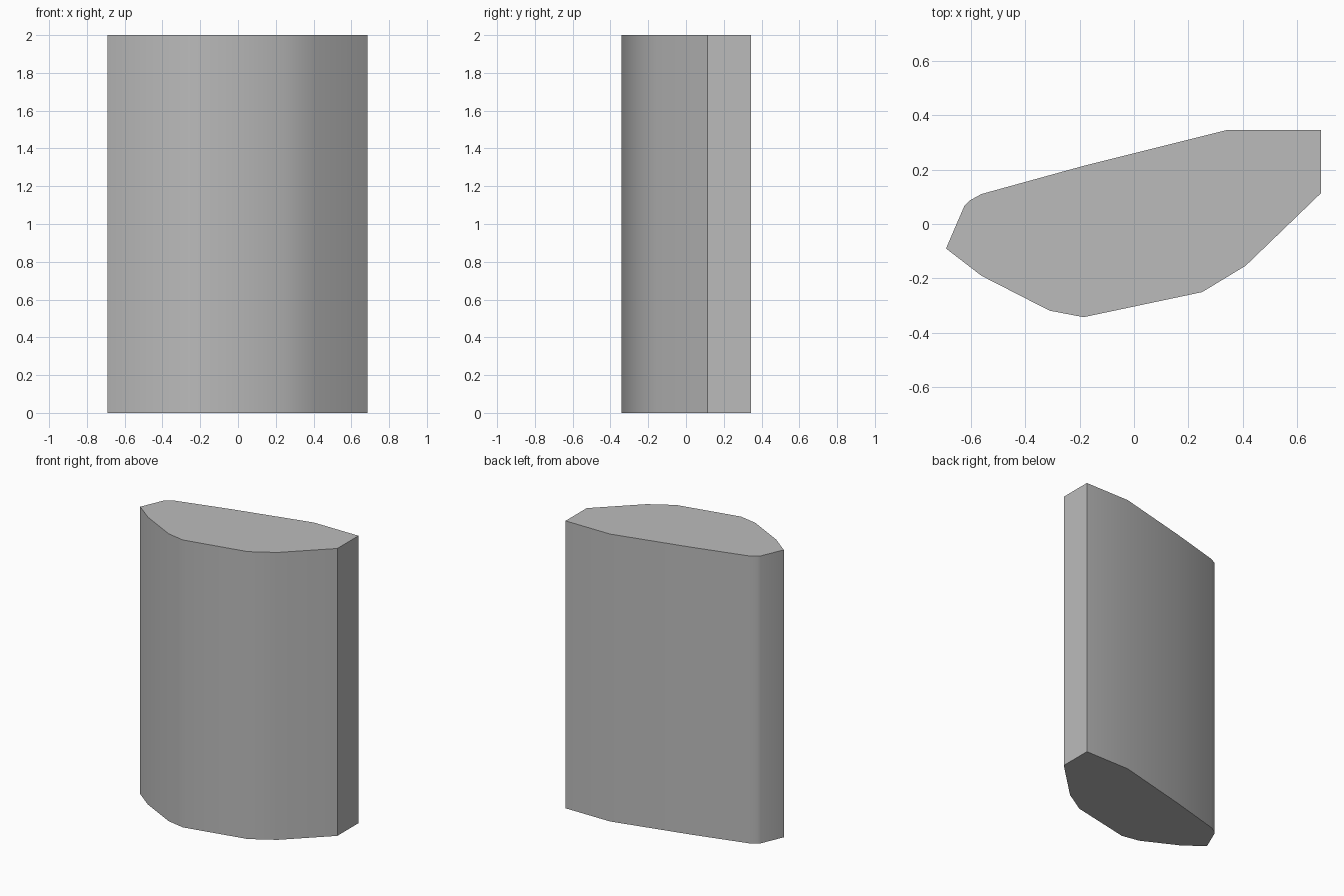
import bpy
import bmesh
import math

cube = bpy.data.objects.get("Cube")
if cube:
    bpy.data.objects.remove(cube, do_unlink=True)

HEIGHT = 2.0

# Grey material
grey = bpy.data.materials.new("plain grey")
grey.use_nodes = True
colour = (0.5, 0.5, 0.5, 1.0)
grey.diffuse_color = colour
grey.node_tree.nodes["Principled BSDF"].inputs["Base Color"].default_value = colour

# Outline of the column, counter-clockwise from above
outline = [
    (-0.69, -0.09), (-0.56, -0.19), (-0.31, -0.318), (-0.185, -0.342),
    (0.25, -0.25), (0.41, -0.153), (0.686, 0.113), (0.686, 0.345),
    (0.342, 0.345), (-0.19, 0.212), (-0.56, 0.11), (-0.605, 0.085),
    (-0.622, 0.068),
]

# Column: the outline extruded straight up
bm = bmesh.new()
base = bm.faces.new([bm.verts.new((x, y, 0)) for x, y in outline])
top = bmesh.ops.extrude_face_region(bm, geom=[base], use_keep_orig=True)
raised = [v for v in top["geom"] if isinstance(v, bmesh.types.BMVert)]
bmesh.ops.translate(bm, verts=raised, vec=(0, 0, HEIGHT))
bmesh.ops.recalc_face_normals(bm, faces=bm.faces)

mesh = bpy.data.meshes.new("column")
bm.to_mesh(mesh)
bm.free()
mesh.materials.append(grey)
column = bpy.data.objects.new("column", mesh)
bpy.context.collection.objects.link(column)

# Soft sides with crisp rims and corners
bpy.ops.object.select_all(action="DESELECT")
column.select_set(True)
bpy.context.view_layer.objects.active = column
bpy.ops.object.shade_smooth_by_angle(angle=math.radians(40))
